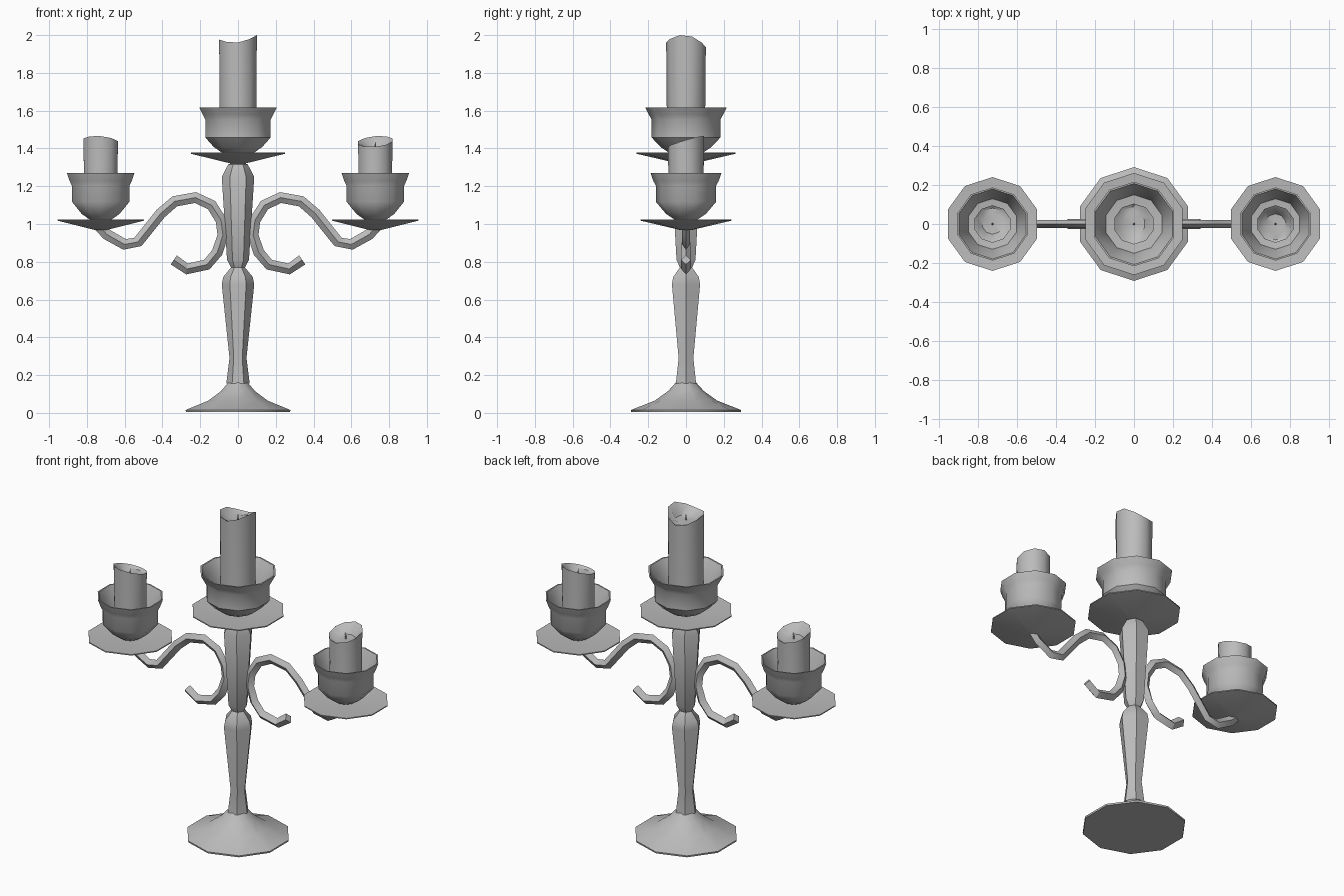
import bpy, bmesh, math
from mathutils import Vector

if "Cube" in bpy.data.objects:
    bpy.data.objects.remove(bpy.data.objects["Cube"])

grey = bpy.data.materials.new("plain_grey")
grey.diffuse_color = (0.5, 0.5, 0.5, 1)
grey.use_nodes = True
grey.node_tree.nodes["Principled BSDF"].inputs["Base Color"].default_value = grey.diffuse_color


def finish(name, bm, angle):
    bmesh.ops.remove_doubles(bm, verts=bm.verts, dist=1e-5)
    bmesh.ops.recalc_face_normals(bm, faces=bm.faces)
    me = bpy.data.meshes.new(name)
    for f in bm.faces:
        f.smooth = True
    bm.to_mesh(me)
    bm.free()
    me.set_sharp_from_angle(angle=math.radians(angle))
    me.materials.append(grey)
    ob = bpy.data.objects.new(name, me)
    bpy.context.collection.objects.link(ob)
    return ob


def skin(bm, rings):
    # join successive rings of points with faces
    vr = [[bm.verts.new(p) for p in ring] for ring in rings]
    n = len(rings[0])
    for a, b in zip(vr, vr[1:]):
        for i in range(n):
            j = (i + 1) % n
            bm.faces.new((a[i], a[j], b[j], b[i]))
    return vr


def lathe(name, profile, sides, cx=0, phase=90, angle=40, top=None):
    # profile of (radius, z); points with top=True marks get a height function
    bm = bmesh.new()
    rings = []
    for p in profile:
        ring = []
        for i in range(sides):
            a = math.radians(phase) + 2 * math.pi * i / sides
            z = p[1] + (top(a) if top and len(p) > 2 else 0)
            ring.append((cx + p[0] * math.cos(a), p[0] * math.sin(a), z))
        rings.append(ring)
    skin(bm, rings)
    bmesh.ops.dissolve_degenerate(bm, dist=1e-6, edges=bm.edges)
    return finish(name, bm, angle)


# foot
lathe("base", [(0, 0.005), (0.29, 0.005), (0.292, 0.015), (0.165, 0.065),
               (0.095, 0.115), (0.05, 0.165), (0, 0.165)], 10)

# six-sided stem
lathe("stem", [(0, 0.15), (0.062, 0.155), (0.045, 0.29), (0.086, 0.68), (0.078, 0.72),
               (0.037, 0.77), (0.058, 0.81), (0.086, 1.25), (0.052, 1.315), (0.02, 1.33), (0, 1.33)],
      6, phase=0, angle=35)

# scrolled arms, mirrored
path = [(0.735, 0.99), (0.695, 0.945), (0.60, 0.892), (0.53, 0.905), (0.41, 1.055),
        (0.335, 1.12), (0.225, 1.14), (0.14, 1.10), (0.09, 1.02), (0.08, 0.94),
        (0.11, 0.85), (0.165, 0.785), (0.27, 0.762), (0.34, 0.81)]
for side, s in (("left", -1), ("right", 1)):
    bm = bmesh.new()
    rings = []
    for i, (x, z) in enumerate(path):
        a, b = path[max(i - 1, 0)], path[min(i + 1, len(path) - 1)]
        t = Vector((b[0] - a[0], 0, b[1] - a[1])).normalized()
        n = Vector((-t.z, 0, t.x)) * 0.029
        y = Vector((0, 0.02 if i < 10 else 0.026, 0))
        c = Vector((x, 0, z))
        rings.append([(s * v.x, v.y, v.z) for v in (c + n, c + y, c - n, c - y)])
    vr = skin(bm, rings)
    bm.faces.new(vr[0])
    bm.faces.new(vr[-1])
    finish(side + "_arm", bm, 30)


def holder(name, cx, z, dish_r, dish_h, cup, candle_r, candle_z, top):
    # drip dish, a thin shallow cone
    lathe(name + "_dish", [(0, z), (0.03, z), (dish_r, z + dish_h), (dish_r, z + dish_h + 0.006),
                           (0.08, z + 0.045), (0, z + 0.045)], 10, cx)
    # cup, open bowl with flared rim
    lathe(name + "_cup", [(r, z + h) for r, h in cup], 10, cx)
    # candle with uneven hollow top
    r = candle_r
    lathe(name + "_candle", [(0, z + 0.1), (r, z + 0.1), (r * 0.97, z + 0.3),
                             (r, candle_z, 1), (r * 0.85, candle_z - 0.012, 1),
                             (r * 0.55, candle_z - 0.035), (0, candle_z - 0.04)],
          10, cx, top=top)
    # wick
    w = candle_z - 0.05
    lathe(name + "_wick", [(0, w), (0.006, w), (0.004, w + 0.03), (0, w + 0.05)], 4, cx)


big_cup = [(0, 0.03), (0.09, 0.06), (0.135, 0.09), (0.182, 0.14), (0.182, 0.235), (0.197, 0.262),
           (0.217, 0.3), (0.208, 0.3), (0.172, 0.235), (0.15, 0.16), (0, 0.14)]
small_cup = [(0, 0.03), (0.06, 0.055), (0.105, 0.085), (0.16, 0.15), (0.16, 0.235), (0.173, 0.26),
             (0.188, 0.303), (0.18, 0.303), (0.152, 0.235), (0.13, 0.16), (0, 0.14)]

holder("middle", 0, 1.318, 0.262, 0.054, big_cup, 0.105, 1.968,
       lambda a: 0.0125 * (math.cos(a) - math.sin(a)) + 0.02 * math.cos(2 * a))
# side candles slope opposite ways
for side, s in (("left", -1), ("right", 1)):
    holder(side, s * 0.727, 0.968, 0.241, 0.05, small_cup, 0.096, 1.437,
           lambda a, s=s: s * (0.028 * math.sin(a) + 0.008 * math.cos(a)))
